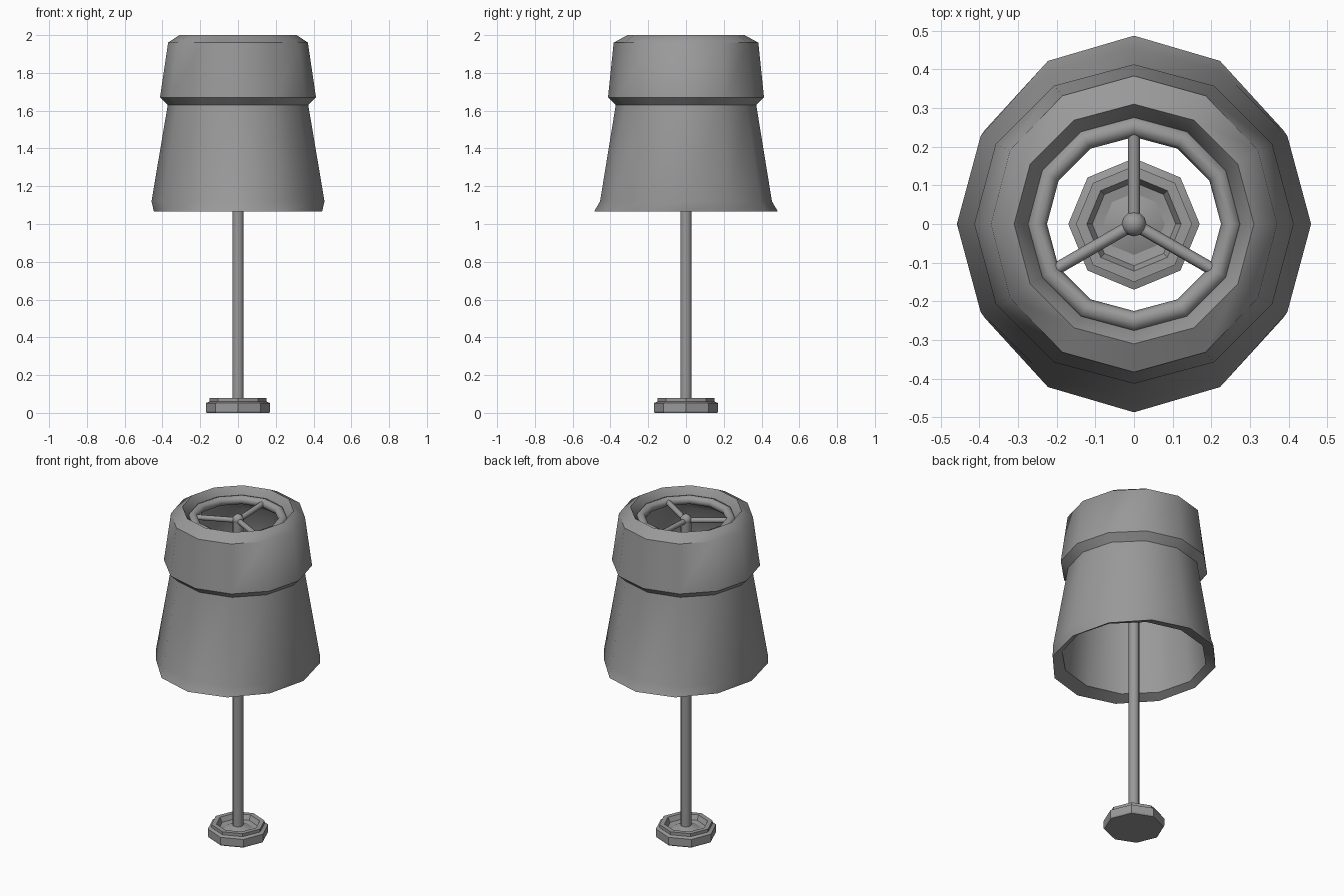
import bpy, bmesh, math
from mathutils import Vector

cube = bpy.data.objects.get("Cube")
if cube:
    bpy.data.objects.remove(cube)

grey = bpy.data.materials.new("plain_grey")
grey.use_nodes = True
colour = (0.32, 0.32, 0.32, 1)
grey.diffuse_color = colour
grey.node_tree.nodes["Principled BSDF"].inputs["Base Color"].default_value = colour


def finish(name, bm, angle):
    """Turn the bmesh into a smooth object with sharp edges kept above the angle."""
    bmesh.ops.recalc_face_normals(bm, faces=bm.faces)
    mesh = bpy.data.meshes.new(name)
    bm.to_mesh(mesh)
    bm.free()
    mesh.materials.append(grey)
    obj = bpy.data.objects.new(name, mesh)
    bpy.context.collection.objects.link(obj)
    bpy.ops.object.select_all(action='DESELECT')
    obj.select_set(True)
    bpy.context.view_layer.objects.active = obj
    bpy.ops.object.shade_smooth_by_angle(angle=math.radians(angle))
    return obj


def lathe(name, profile, sides, angle=35, closed=False):
    """Revolve (radius x, radius y, height) rings around z."""
    bm = bmesh.new()
    rings = []
    for rx, ry, z in profile:
        turns = [2 * math.pi * i / sides for i in range(sides)]
        rings.append([bm.verts.new((rx * math.cos(a), ry * math.sin(a), z)) for a in turns])
    pairs = list(zip(rings, rings[1:]))
    if closed:
        pairs.append((rings[-1], rings[0]))
    else:
        bm.faces.new(rings[0])
        bm.faces.new(rings[-1])
    for low, high in pairs:
        for i in range(sides):
            j = (i + 1) % sides
            bm.faces.new((low[i], low[j], high[j], high[i]))
    return finish(name, bm, angle)


def rod(name, start, end, radius, sides):
    start, end = Vector(start), Vector(end)
    along = end - start
    bm = bmesh.new()
    bmesh.ops.create_cone(bm, cap_ends=True, segments=sides, radius1=radius,
                          radius2=radius, depth=along.length)
    bmesh.ops.rotate(bm, verts=bm.verts, matrix=along.to_track_quat('Z', 'Y').to_matrix())
    bmesh.ops.translate(bm, verts=bm.verts, vec=(start + end) / 2)
    return finish(name, bm, 50)


# Stepped eight-sided foot with a dished top
foot = [(0.165, 0), (0.17, 0.008), (0.17, 0.052), (0.15, 0.06), (0.15, 0.078),
        (0.122, 0.078), (0.108, 0.05), (0.08, 0.045), (0.03, 0.065)]
lathe("foot", [(r, r, z) for r, z in foot], 8, 30)

# Pole with a round cap
rod("pole", (0, 0, 0.04), (0, 0, 1.93), 0.03, 12)
bm = bmesh.new()
bmesh.ops.create_uvsphere(bm, u_segments=12, v_segments=8, radius=0.032)
bmesh.ops.translate(bm, verts=bm.verts, vec=(0, 0, 1.935))
finish("pole_cap", bm, 60)

# Twelve-sided shade: outer wall, upper collar, sunken top and inner wall
shade = [(0.405, 0.405, 1.09), (0.445, 0.487, 1.065), (0.458, 0.455, 1.12),
         (0.372, 0.372, 1.63), (0.413, 0.413, 1.67), (0.37, 0.383, 1.96),
         (0.31, 0.31, 2.0), (0.265, 0.27, 1.94), (0.265, 0.265, 1.915),
         (0.34, 0.34, 1.85), (0.35, 0.35, 1.63)]
lathe("shade", shade, 12, 50, closed=True)

# Support ring and its three spokes
ring = []
for k in range(8):
    a = math.pi * k / 4
    r = 0.252 + 0.027 * math.cos(a)
    ring.append((r, r, 1.94 + 0.027 * math.sin(a)))
lathe("support_ring", ring, 12, 50, closed=True)
for k in range(3):
    a = math.radians(90 + 120 * k)
    rod(f"spoke_{k + 1}", (0, 0, 1.93),
        (0.235 * math.cos(a), 0.235 * math.sin(a), 1.94), 0.016, 8)
